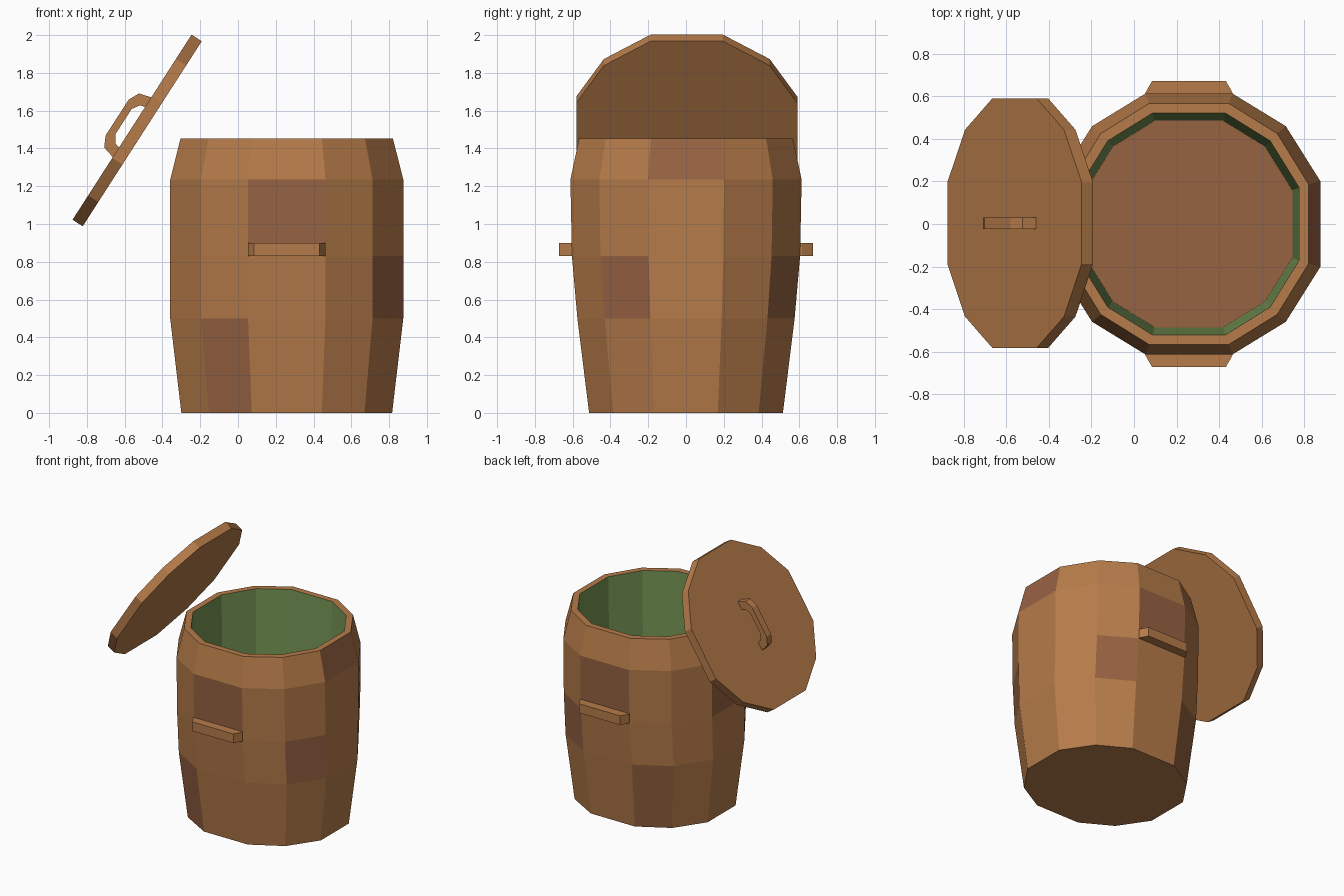
import bpy, bmesh
from math import atan2
from mathutils import Matrix, Vector

if "Cube" in bpy.data.objects:
    bpy.data.objects.remove(bpy.data.objects["Cube"])


def material(name, rgb):
    m = bpy.data.materials.new(name)
    m.diffuse_color = (*rgb, 1)
    m.use_nodes = True
    m.node_tree.nodes["Principled BSDF"].inputs["Base Color"].default_value = m.diffuse_color
    return m


WOOD = material("wood", (0.47, 0.20, 0.068))
DARK = material("dark_wood", (0.31, 0.125, 0.055))
GREEN = material("green_lining", (0.18, 0.30, 0.09))
CX = 0.258  # barrel axis


def twelve_sided(sx, sy):
    """Counter-clockwise twelve-sided outline with wide faces on the axes."""
    q = [(1, .328), (.737, .75), (.332, 1)]
    half = q + [(-x, y) for x, y in reversed(q)]
    return [(x * sx, y * sy) for x, y in half + [(-x, -y) for x, y in half]]


def finish(name, bm, mats):
    bmesh.ops.recalc_face_normals(bm, faces=bm.faces)
    me = bpy.data.meshes.new(name)
    bm.to_mesh(me)
    bm.free()
    for m in mats:
        me.materials.append(m)
    ob = bpy.data.objects.new(name, me)
    bpy.context.collection.objects.link(ob)
    return ob


def prism(name, outline, low, high, mats):
    """Extrude a 2D outline along local z."""
    bm = bmesh.new()
    face = bm.faces.new([bm.verts.new((x, y, low)) for x, y in outline])
    new = bmesh.ops.extrude_face_region(bm, geom=[face])["geom"]
    top = [v for v in new if isinstance(v, bmesh.types.BMVert)]
    bmesh.ops.translate(bm, verts=top, vec=(0, 0, high - low))
    return finish(name, bm, mats)


# Barrel: outer staves, rim, green inner wall and floor
rings = [(.558, .513, 0), (.617, .575, .5), (.617, .604, .83),
         (.617, .612, 1.235), (.562, .566, 1.453),
         (.517, .52, 1.453), (.485, .485, .06)]
dark_staves = {(0, 3), (0, 7), (1, 1), (1, 10), (2, 2), (2, 5), (2, 8), (3, 11)}
bm = bmesh.new()
loops = [[bm.verts.new((CX + x, y, z)) for x, y in twelve_sided(sx, sy)]
         for sx, sy, z in rings]
for band, (a, b) in enumerate(zip(loops, loops[1:])):
    for i in range(12):
        j = (i + 1) % 12
        f = bm.faces.new((a[i], a[j], b[j], b[i]))
        f.material_index = 2 if band == 5 else int((band, i) in dark_staves)
bm.faces.new(loops[0][::-1])
bm.faces.new(loops[-1]).material_index = 1
finish("barrel", bm, [WOOD, DARK, GREEN])

# Side grips at front and back
for name, s in (("front_grip", -1), ("back_grip", 1)):
    prism(name, [(CX - .205, s * .59), (CX + .205, s * .59), (CX + .205, s * .615),
                 (CX + .173, s * .672), (CX - .173, s * .672), (CX - .205, s * .615)],
          .83, .90, [WOOD])

# Tilted lid, leaning open on the left
u = Vector((.541, 0, .841)).normalized()
w = Vector((-u.z, 0, u.x))
v = w.cross(u)
tilt = Matrix((u, v, w)).transposed().to_4x4()
tilt.translation = (-.534, .004, 1.495)
lid = prism("lid", twelve_sided(.5825, .585), -.032, .032, [WOOD])
lid.matrix_world = tilt

# Arched lid handle, profile drawn in the lid's own plane (along, height)
outer = [(-.19, .025), (-.17, .098), (-.113, .126)]
inner = [(.13, .025), (.12, .06), (.08, .086)]
arch = (outer + [(-x, y) for x, y in reversed(outer)]
        + inner + [(-x, y) for x, y in reversed(inner)])
handle = prism("lid_handle", arch, -.027, .027, [WOOD])
upright = Matrix((u, w, u.cross(w))).transposed().to_4x4()
upright.translation = tilt.translation
handle.matrix_world = upright
